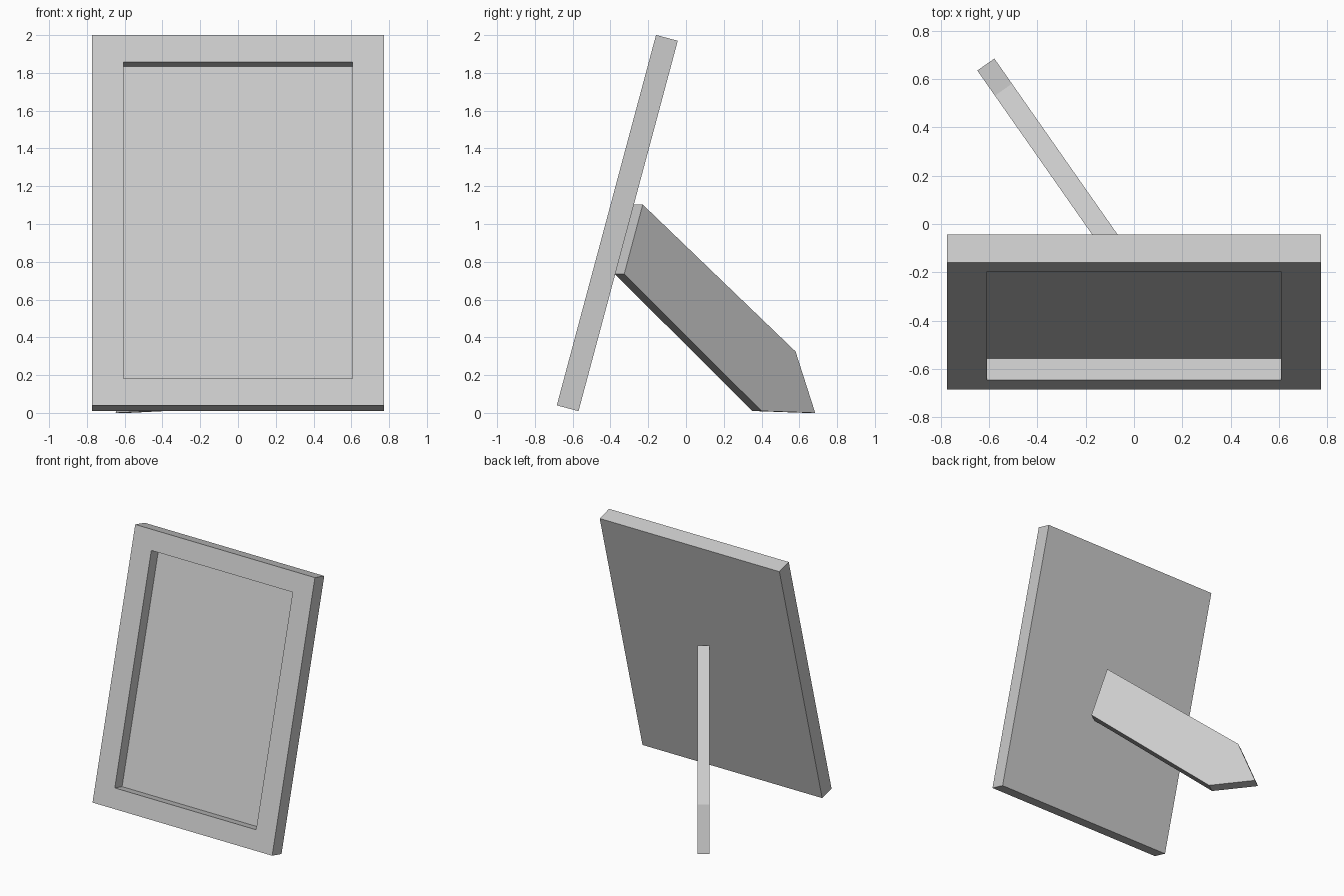
import bpy, bmesh
from math import radians, sin, cos
from mathutils import Matrix, Vector

if "Cube" in bpy.data.objects:
    bpy.data.objects.remove(bpy.data.objects["Cube"])


def add_object(name, bm, matrix):
    bmesh.ops.recalc_face_normals(bm, faces=bm.faces)
    mesh = bpy.data.meshes.new(name)
    bm.to_mesh(mesh)
    bm.free()
    mesh.transform(matrix)
    obj = bpy.data.objects.new(name, mesh)
    bpy.context.collection.objects.link(obj)
    return obj


# Frame: slab with a recessed picture area, leaning back
W, T, H = 1.545, 0.119, 2.03
SIDE, END, DEPTH = 0.165, 0.148, 0.093
bm = bmesh.new()
bmesh.ops.create_cube(bm, size=1, matrix=Matrix.Translation((0, T / 2, H / 2)) @ Matrix.Diagonal((W, T, H, 1)))
bm.normal_update()
front = min(bm.faces, key=lambda f: f.calc_center_median().y)
bmesh.ops.inset_region(bm, faces=[front], thickness=0.1)
for v in front.verts:
    v.co.x = (W / 2 - SIDE) * (1 if v.co.x > 0 else -1)
    v.co.z = H - END if v.co.z > H / 2 else END
panel = bmesh.ops.extrude_discrete_faces(bm, faces=[front])["faces"][0]
for v in panel.verts:
    v.co.y += DEPTH
add_object("picture_frame", bm,
           Matrix.Translation((0, -0.684, 0.04)) @ Matrix.Rotation(radians(-15), 4, 'X'))

# Easel leg: flat profile (distance along leg, height), swung out sideways
SWING, LEG_T = radians(35), 0.086
side_profile = [(-0.229, 1.103), (0.58, 0.325), (0.684, 0.0), (0.40, 0.01), (-0.327, 0.735)]
offset = LEG_T / 2 * sin(SWING)
bm = bmesh.new()
verts = [bm.verts.new((-LEG_T / 2, (y - offset) / cos(SWING), z)) for y, z in side_profile]
face = bm.faces.new(verts)
ext = bmesh.ops.extrude_face_region(bm, geom=[face])["geom"]
bmesh.ops.translate(bm, vec=Vector((LEG_T, 0, 0)),
                    verts=[g for g in ext if isinstance(g, bmesh.types.BMVert)])
add_object("easel_leg", bm,
           Matrix.Translation((-0.151, 0, 0)) @ Matrix.Rotation(SWING, 4, 'Z'))
